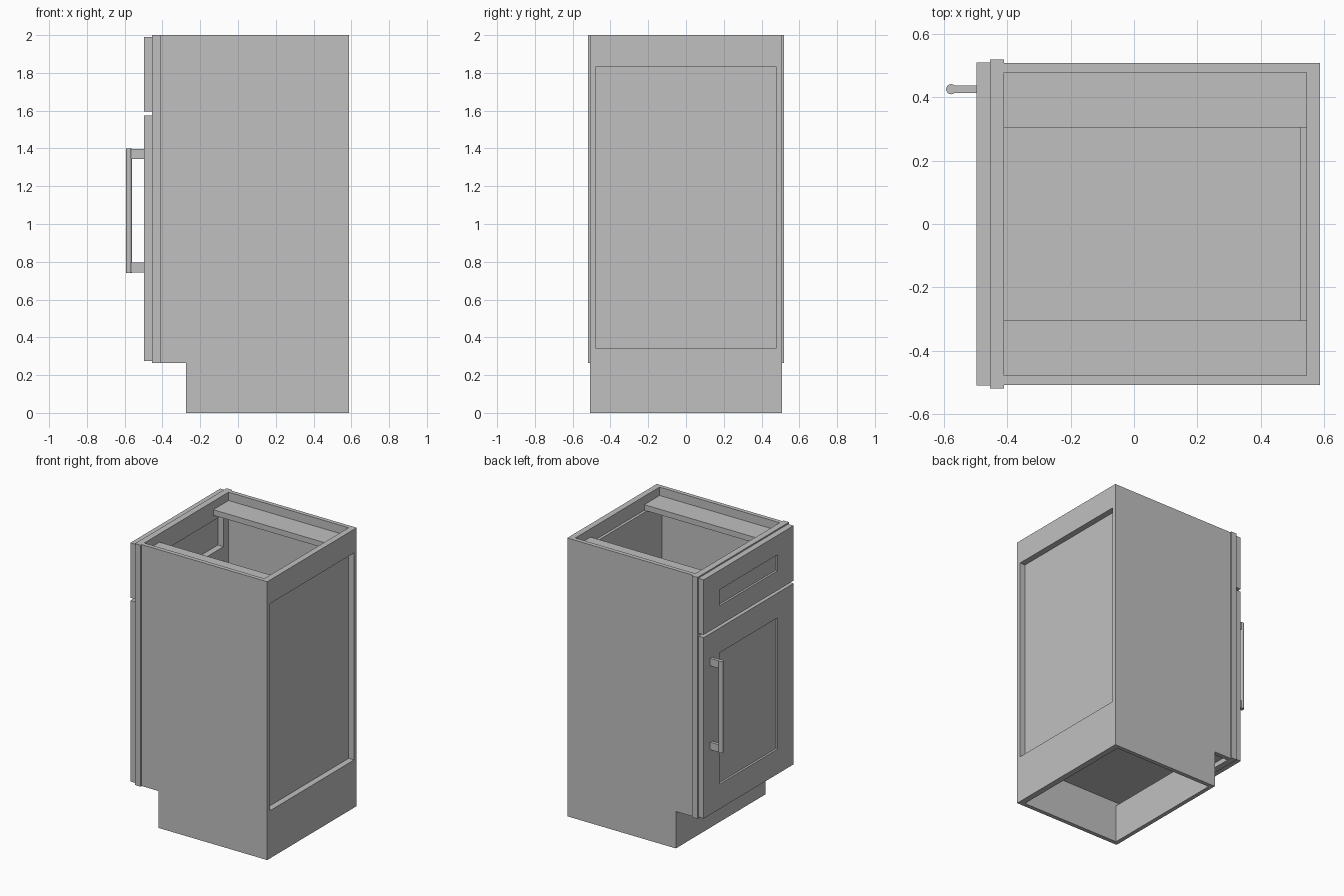
import bpy, bmesh, math

if "Cube" in bpy.data.objects:
    bpy.data.objects.remove(bpy.data.objects["Cube"])

paint = bpy.data.materials.new("cabinet_grey")
paint.diffuse_color = (0.53, 0.53, 0.53, 1)
paint.use_nodes = True
paint.node_tree.nodes["Principled BSDF"].inputs["Base Color"].default_value = paint.diffuse_color


def finish(name, bm):
    bmesh.ops.recalc_face_normals(bm, faces=bm.faces[:])
    mesh = bpy.data.meshes.new(name)
    bm.to_mesh(mesh)
    bm.free()
    mesh.materials.append(paint)
    obj = bpy.data.objects.new(name, mesh)
    bpy.context.collection.objects.link(obj)
    return obj


def add_box(bm, x, y, z):
    verts = bmesh.ops.create_cube(bm, size=1)["verts"]
    for v in verts:
        v.co = [(r[0] + r[1]) / 2 + c * (r[1] - r[0]) for c, r in zip(v.co, (x, y, z))]


def boxes(name, *parts):
    bm = bmesh.new()
    for p in parts:
        add_box(bm, *p)
    return finish(name, bm)


def shaker_front(name, y, z, margin_y, margin_z, depth=0.015):
    """Slab with a sunken centre panel on its -x face."""
    bm = bmesh.new()
    x0, x1 = -0.498, -0.455

    def ring(x, my=0, mz=0):
        return [bm.verts.new((x, a, b)) for a, b in (
            (y[0] + my, z[0] + mz), (y[1] - my, z[0] + mz),
            (y[1] - my, z[1] - mz), (y[0] + my, z[1] - mz))]

    rings = [ring(x1), ring(x0), ring(x0, margin_y, margin_z),
             ring(x0 + depth, margin_y, margin_z)]
    bm.faces.new(rings[0])
    bm.faces.new(rings[-1])
    for a, b in zip(rings, rings[1:]):
        for i in range(4):
            j = (i + 1) % 4
            bm.faces.new((a[i], a[j], b[j], b[i]))
    return finish(name, bm)


# Side panels with the toe notch
profile = [(-0.275, 0), (0.588, 0), (0.588, 2), (-0.41, 2), (-0.41, 0.265), (-0.275, 0.265)]
for label, s in (("left", 1), ("right", -1)):
    bm = bmesh.new()
    face = bm.faces.new([bm.verts.new((x, s * 0.508, z)) for x, z in profile])
    ext = bmesh.ops.extrude_face_region(bm, geom=[face])["geom"]
    for v in ext:
        if isinstance(v, bmesh.types.BMVert):
            v.co.y = s * 0.478
    finish("side_panel_" + label, bm)

# Carcass: back rails, back panel, floor, toe board, top stretchers
inner = (-0.478, 0.478)
boxes("back_rail_top", ((0.545, 0.588), inner, (1.83, 2)))
boxes("back_rail_bottom", ((0.545, 0.588), inner, (0, 0.343)))
boxes("back_panel", ((0.525, 0.545), inner, (0.30, 1.90)))
boxes("floor_board", ((-0.41, 0.525), inner, (0.30, 0.34)))
boxes("toe_board", ((-0.275, -0.245), inner, (0, 0.275)))
for label, s in (("left", 1), ("right", -1)):
    boxes("top_stretcher_" + label,
          ((-0.41, 0.545), sorted((s * 0.305, s * 0.478)), (1.90, 1.94)))

# Face frame: two stiles and three rails
fx = (-0.455, -0.41)
boxes("face_frame",
      (fx, (-0.52, -0.42), (0.265, 2)), (fx, (0.42, 0.52), (0.265, 2)),
      (fx, (-0.42, 0.42), (0.265, 0.34)), (fx, (-0.42, 0.42), (1.53, 1.63)),
      (fx, (-0.42, 0.42), (1.86, 2)))

# Drawer front and door
shaker_front("drawer_front", (-0.51, 0.51), (1.595, 1.99), 0.18, 0.14)
shaker_front("door", (-0.51, 0.51), (0.275, 1.575), 0.18, 0.178)

# Bar handle with two flat posts
for label, z in (("lower", (0.742, 0.796)), ("upper", (1.345, 1.398))):
    boxes("handle_post_" + label, ((-0.572, -0.498), (0.414, 0.437), z))
bpy.ops.mesh.primitive_cylinder_add(vertices=24, radius=0.016, depth=0.658,
                                    location=(-0.577, 0.4255, 1.07))
bar = bpy.context.object
bar.name = "handle_bar"
bar.data.materials.append(paint)
bpy.ops.object.shade_smooth_by_angle(angle=math.radians(30))
